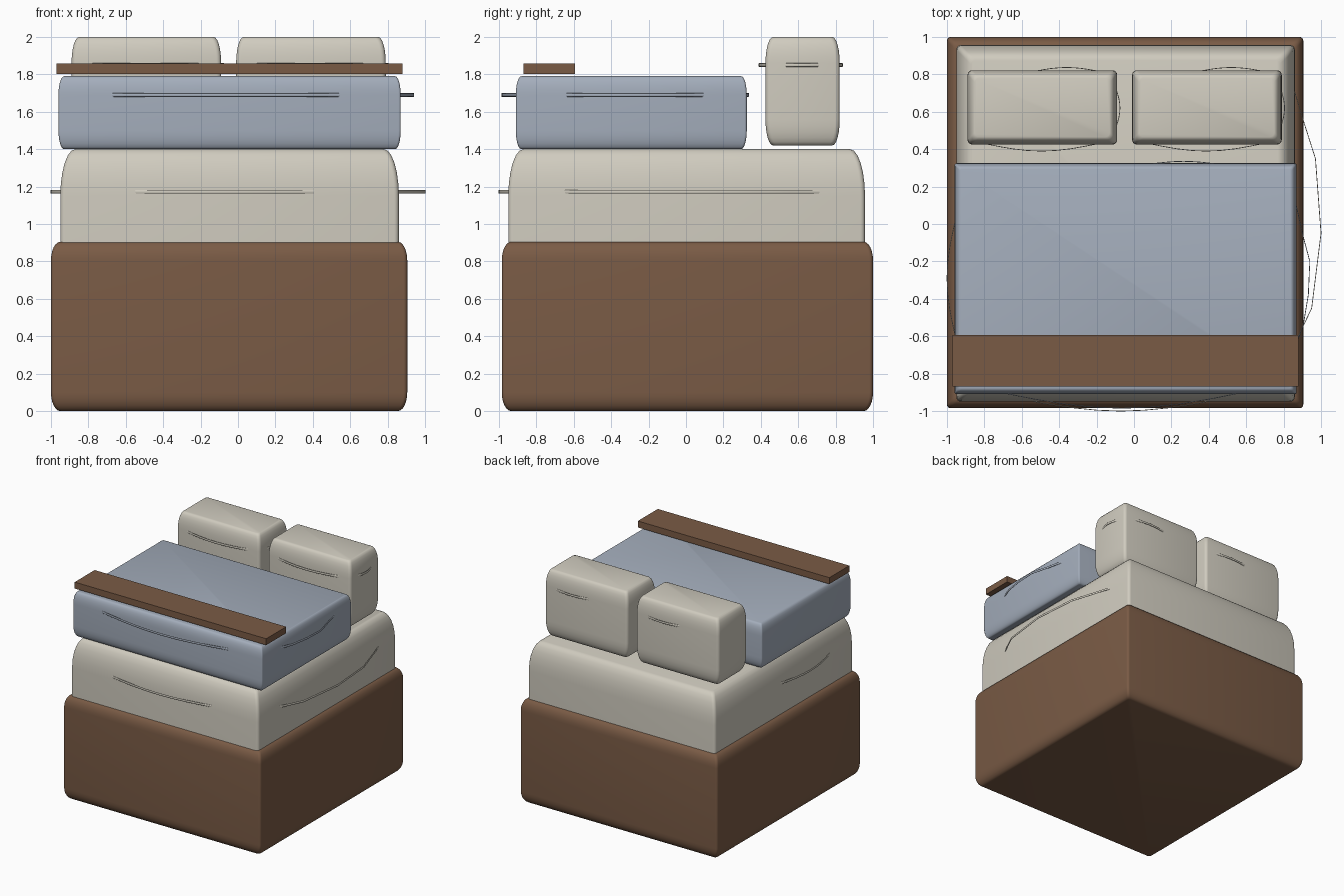
import bpy, bmesh, math

if "Cube" in bpy.data.objects:
    bpy.data.objects.remove(bpy.data.objects["Cube"])


def material(name, rgb):
    m = bpy.data.materials.new(name)
    m.diffuse_color = (*rgb, 1)
    m.use_nodes = True
    m.node_tree.nodes["Principled BSDF"].inputs["Base Color"].default_value = m.diffuse_color
    return m


WOOD = material("wood", (0.195, 0.105, 0.06))
LINEN = material("linen", (0.63, 0.60, 0.52))
BLUE = material("blue_fabric", (0.37, 0.42, 0.50))
STEPS = 6


def cushion(name, x, y, z, mat, inset, rise, corner, round_bottom=True):
    """Box with small vertical corner radius and elliptical top / bottom edges."""
    arc = [(inset * (1 - math.cos(t)), rise * (1 - math.sin(t)))
           for t in [i * math.pi / 2 / STEPS for i in range(STEPS + 1)]]
    profile = [(d, z[1] - h) for d, h in arc]
    bottom = [(d, z[0] + h) for d, h in reversed(arc)] if round_bottom else [(0, z[0])]
    bm = bmesh.new()
    rings = []
    for d, height in bottom + profile:
        ring = []
        for k, (sx, sy) in enumerate([(1, 1), (-1, 1), (-1, -1), (1, -1)]):
            cx = (x[1] if sx > 0 else x[0]) - sx * (d + corner)
            cy = (y[1] if sy > 0 else y[0]) - sy * (d + corner)
            for i in range(5):
                a = (k + i / 4) * math.pi / 2
                ring.append(bm.verts.new((cx + corner * math.cos(a),
                                          cy + corner * math.sin(a), height)))
        rings.append(ring)
    n = len(rings[0])
    for lo, hi in zip(rings, rings[1:]):
        for i in range(n):
            bm.faces.new((lo[i], lo[(i + 1) % n], hi[(i + 1) % n], hi[i]))
    bm.faces.new(rings[-1])
    bm.faces.new(rings[0][::-1])
    mesh = bpy.data.meshes.new(name)
    bm.to_mesh(mesh)
    bm.free()
    mesh.materials.append(mat)
    ob = bpy.data.objects.new(name, mesh)
    bpy.context.collection.objects.link(ob)
    bpy.context.view_layer.objects.active = ob
    ob.select_set(True)
    bpy.ops.object.shade_smooth_by_angle(angle=math.radians(40))
    ob.select_set(False)
    return ob


def seam(name, points, z, mat):
    """Thin upright ribbon following a path in plan."""
    cu = bpy.data.curves.new(name, 'CURVE')
    cu.dimensions = '3D'
    cu.extrude = 0.008
    cu.bevel_depth = 0.002
    cu.bevel_resolution = 0
    sp = cu.splines.new('POLY')
    sp.points.add(len(points) - 1)
    for p, (px, py) in zip(sp.points, points):
        p.co = (px, py, z, 1)
    cu.materials.append(mat)
    ob = bpy.data.objects.new(name, cu)
    bpy.context.collection.objects.link(ob)


def bow(a, b, base, peak, along_x):
    """Shallow arc from a to b that swells from base to peak."""
    pts = []
    for i in range(9):
        t = i / 8
        u, v = a + (b - a) * t, base + (peak - base) * math.sin(math.pi * t)
        pts.append((u, v) if along_x else (v, u))
    return pts


# bed base, mattress and blanket
cushion("bed_base", (-1, 0.905), (-0.985, 1), (0, 0.905), WOOD, 0.05, 0.10, 0.02)
cushion("mattress", (-0.95, 0.86), (-0.95, 0.957), (0.8, 1.4), LINEN, 0.08, 0.25, 0.025, False)
cushion("blanket", (-0.96, 0.87), (-0.91, 0.325), (1.4, 1.79), BLUE, 0.03, 0.10, 0.012)

# foot runner floating just above the blanket
bpy.ops.mesh.primitive_cube_add(size=1, location=(-0.045, -0.73, 1.829))
runner = bpy.context.object
runner.name = "foot_runner"
runner.scale = (1.85, 0.275, 0.056)
runner.data.materials.append(WOOD)
runner.select_set(False)

# mattress seams
seam("mattress_seam_front", bow(-0.56, 0.42, -0.945, -1.0, True), 1.172, LINEN)
seam("mattress_seam_left", bow(-0.64, 0.06, -0.945, -1.0, False), 1.172, LINEN)
seam("mattress_seam_right", [(0.855, 0.72), (0.90, 0.57), (0.97, 0.35), (1.0, -0.05),
                             (0.95, -0.45), (0.855, -0.65)], 1.172, LINEN)

# blanket seams
seam("blanket_seam_front", bow(-0.69, 0.56, -0.905, -0.985, True), 1.69, BLUE)
seam("blanket_seam_back", bow(0.08, 0.45, 0.32, 0.335, True), 1.69, BLUE)
seam("blanket_seam_right", [(0.865, 0.11), (0.90, -0.05), (0.94, -0.2), (0.932, -0.38),
                            (0.905, -0.54), (0.865, -0.65)], 1.69, BLUE)

# pair of pillows with their seams
for side, x0 in (("left", -0.89), ("right", -0.01)):
    cushion(f"pillow_{side}", (x0, x0 + 0.80), (0.425, 0.822), (1.42, 2), LINEN, 0.04, 0.14, 0.025)
    seam(f"pillow_{side}_seam_front", bow(x0 + 0.09, x0 + 0.70, 0.43, 0.39, True), 1.85, LINEN)
    seam(f"pillow_{side}_seam_back", bow(x0 + 0.36, x0 + 0.70, 0.817, 0.837, True), 1.85, LINEN)
    seam(f"pillow_{side}_seam_side", bow(0.52, 0.72, x0 + 0.795, x0 + 0.815, False), 1.85, LINEN)
